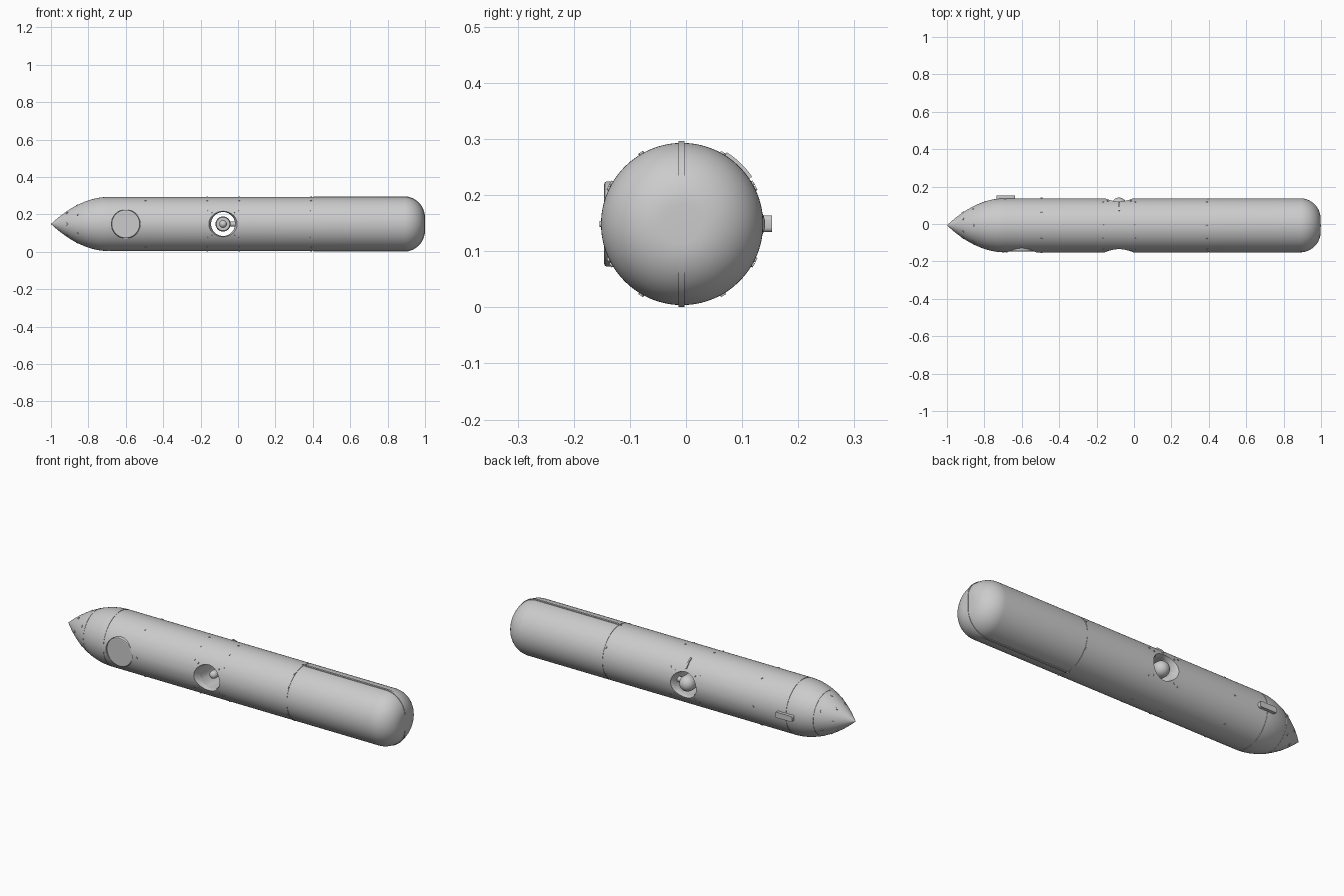
import bpy, bmesh, math
from mathutils import Matrix, Vector

if "Cube" in bpy.data.objects:
    bpy.data.objects.remove(bpy.data.objects["Cube"])

CY, CZ, R = -0.007, 0.1485, 0.1445      # hull axis position and radius
FAN = -0.08                             # tunnel position along the hull


def finish(name, bm, smooth=True):
    bmesh.ops.remove_doubles(bm, verts=bm.verts, dist=1e-5)
    bmesh.ops.recalc_face_normals(bm, faces=bm.faces)
    me = bpy.data.meshes.new(name)
    bm.to_mesh(me)
    bm.free()
    ob = bpy.data.objects.new(name, me)
    bpy.context.collection.objects.link(ob)
    if smooth:
        shade(ob)
    return ob


def shade(ob):
    bpy.ops.object.select_all(action='DESELECT')
    ob.select_set(True)
    bpy.context.view_layer.objects.active = ob
    bpy.ops.object.shade_smooth_by_angle(angle=math.radians(32))


def lathe(name, prof, axis='X', at=(0, CY, CZ), n=96, smooth=True):
    """Closed solid from (distance along axis, radius) points."""
    bm = bmesh.new()
    rings = []
    for d, r in prof:
        ring = []
        for i in range(n):
            a = 2 * math.pi * i / n
            u, v = r * math.cos(a), r * math.sin(a)
            p = (d, u, v) if axis == 'X' else (u, d, v)
            ring.append(bm.verts.new(Vector(p) + Vector(at)))
        rings.append(ring)
    for a, b in zip(rings, rings[1:]):
        for i in range(n):
            j = (i + 1) % n
            bm.faces.new((a[i], a[j], b[j], b[i]))
    bm.faces.new(rings[0])
    bm.faces.new(rings[-1])
    bmesh.ops.dissolve_degenerate(bm, edges=bm.edges, dist=1e-6)
    return finish(name, bm, smooth)


def cut(ob, cutter):
    m = ob.modifiers.new('cut', 'BOOLEAN')
    m.operation, m.solver, m.object = 'DIFFERENCE', 'EXACT', cutter
    bpy.context.view_layer.objects.active = ob
    bpy.ops.object.modifier_apply(modifier=m.name)
    bpy.data.objects.remove(cutter)


def nose_r(x):
    t = max(0, (-0.69 - x) / 0.31)
    return R * (1 - t * t)


def groove(x, r, w=0.002, d=0.002):
    return [(x - w, r), (x - w, r - d), (x + w, r - d), (x + w, r)]


# Hull: ogive nose, straight midsection, rounded tail, panel grooves
nose = [(-1, 0.0005), (-0.998, 0.0025)] + [(-1 + 0.31 * i / 24, nose_r(-1 + 0.31 * i / 24)) for i in range(1, 24)]
nose = [p for p in nose if abs(p[0] + 0.83) > 0.006] + groove(-0.83, nose_r(-0.83), 0.0015, 0.0015)
nose.sort(key=lambda p: p[0])
k = [i for i, p in enumerate(nose) if abs(p[0] + 0.83) < 0.003]
nose[k[0]:k[-1] + 1] = groove(-0.83, nose_r(-0.83), 0.0015, 0.0015)
tail = [(0.888 + 0.11 * math.sin(a), R - 0.11 + 0.11 * math.cos(a))
        for a in [math.pi / 2 * i / 16 for i in range(17)]]
hull = lathe('hull', nose + groove(-0.69, R) + groove(0.397, R) + tail, n=128)

# Tunnel bored across the hull with flared mouths, and round window pocket
flare = [(-0.2, 0.085), (-0.145, 0.076), (-0.13, 0.069), (-0.11, 0.064)]
bore = flare + [(-d, r) for d, r in reversed(flare)]
cut(hull, lathe('tunnel_cutter', bore, 'Y', (FAN, CY, CZ), 64, False))
cut(hull, lathe('window_cutter', [(-0.2, 0.077), (-0.115, 0.077)], 'Y', (-0.6, CY, CZ), 64, False))
shade(hull)

# Flat round sensor window
lathe('sensor_window', [(-0.139, 0.068), (-0.139, 0.071), (-0.1375, 0.0745), (-0.134, 0.076), (-0.112, 0.076)],
      'Y', (-0.6, CY, CZ), 64)

# Thruster hub: domed motor at the back, narrow shaft nose at the front
dome = [(0.108 + 0.04 * math.sin(a), 0.04 * math.cos(a) + 0.0003)
        for a in [math.pi / 2 * i / 10 for i in range(11)]]
shaft = [(-0.085 - 0.02 * math.cos(a), 0.02 * math.sin(a) + 0.0003)
         for a in [math.pi / 2 * i / 6 for i in range(7)]]
lathe('thruster_hub', shaft + [(-0.03, 0.02), (-0.03, 0.036), (-0.022, 0.04)] + dome,
      'Y', (FAN, CY, CZ), 48)
lathe('thruster_strut', [(0.02, 0.014), (0.069, 0.014)], 'X', (FAN, 0.085, CZ), 24)

# Tail strap: thin plate following the hull outline over top, end and bottom
bm = bmesh.new()
out = [(0.405, R - 0.01), (0.405, R + 0.0035), (0.888, R + 0.0035)]
out += [(0.888 + 0.112 * math.sin(a), R - 0.11 + 0.1135 * math.cos(a))
        for a in [math.pi / 2 * i / 16 for i in range(1, 17)]]
out += [(x, -z) for x, z in reversed(out)]
inn = [(0.405, R - 0.01)]
f = bm.faces.new([bm.verts.new((x, CY - 0.0075, CZ + z)) for x, z in out])
ext = bmesh.ops.extrude_face_region(bm, geom=[f])
bmesh.ops.translate(bm, vec=(0, 0.011, 0), verts=[v for v in ext['geom'] if isinstance(v, bmesh.types.BMVert)])
bmesh.ops.translate(bm, vec=(0, 0.001, 0), verts=bm.verts)
finish('tail_strap', bm)

# Rear antenna block with rounded corners
bm = bmesh.new()
bmesh.ops.create_cube(bm, size=1, matrix=Matrix.Translation((-0.685, 0.138, CZ + 0.0005))
                      @ Matrix.Diagonal((0.1, 0.03, 0.03, 1)))
bmesh.ops.bevel(bm, geom=[e for e in bm.edges if abs(e.verts[0].co.y - e.verts[1].co.y) > 0.01],
                offset=0.008, segments=4, affect='EDGES', profile=0.5)
finish('antenna_block', bm)

# Curved handle strip on the upper back of the hull
bm = bmesh.new()
prev = None
for i in range(13):
    a = math.radians(34 + 24 * i / 12)
    ring = [bm.verts.new((FAN + dx, CY + r * math.cos(a), CZ + r * math.sin(a)))
            for dx, r in ((-0.004, R - 0.005), (0.004, R - 0.005), (0.004, R + 0.006), (-0.004, R + 0.006))]
    if prev:
        for j in range(4):
            q = (j + 1) % 4
            bm.faces.new((prev[j], prev[q], ring[q], ring[j]))
    else:
        bm.faces.new(ring)
    prev = ring
bm.faces.new(prev)
finish('curved_strip', bm)


def stud(bm, x, ang, r, size=0.007, slope=0.0, h=0.003):
    a = math.radians(ang)
    nrm = Vector((-slope, math.cos(a), math.sin(a))).normalized()
    p = Vector((x, CY + r * math.cos(a), CZ + r * math.sin(a)))
    rot = nrm.to_track_quat('Z', 'Y').to_matrix().to_4x4()
    depth = 0.012
    bmesh.ops.create_cone(bm, cap_ends=True, segments=12, radius1=size, radius2=size * 0.7, depth=depth,
                          matrix=Matrix.Translation(p + nrm * (h - depth / 2)) @ rot)


# Fastener studs in rings around the hull
bm = bmesh.new()
for ang in range(0, 360, 60):
    stud(bm, -0.495, ang, R)
for x in (-0.165, 0.007, 0.39):
    for ang in (30, 90, 120, 150, 210, 240, 270, 330):
        stud(bm, x, ang, R, 0.006)
for x in (-0.14, -0.018):                # studs beside both tunnel mouths
    for ang in (26, 154, 206, 334):
        stud(bm, x, ang, R, 0.006)
finish('hull_studs', bm)

# Small sensors on the nose
bm = bmesh.new()
for x, off in ((-0.86, 30), (-0.915, 0)):
    slope = 2 * R * (-0.69 - x) / 0.31 ** 2
    for ang in range(0, 360, 60):
        stud(bm, x, ang + off, nose_r(x), 0.009, slope, 0.0025)
finish('nose_sensors', bm)
